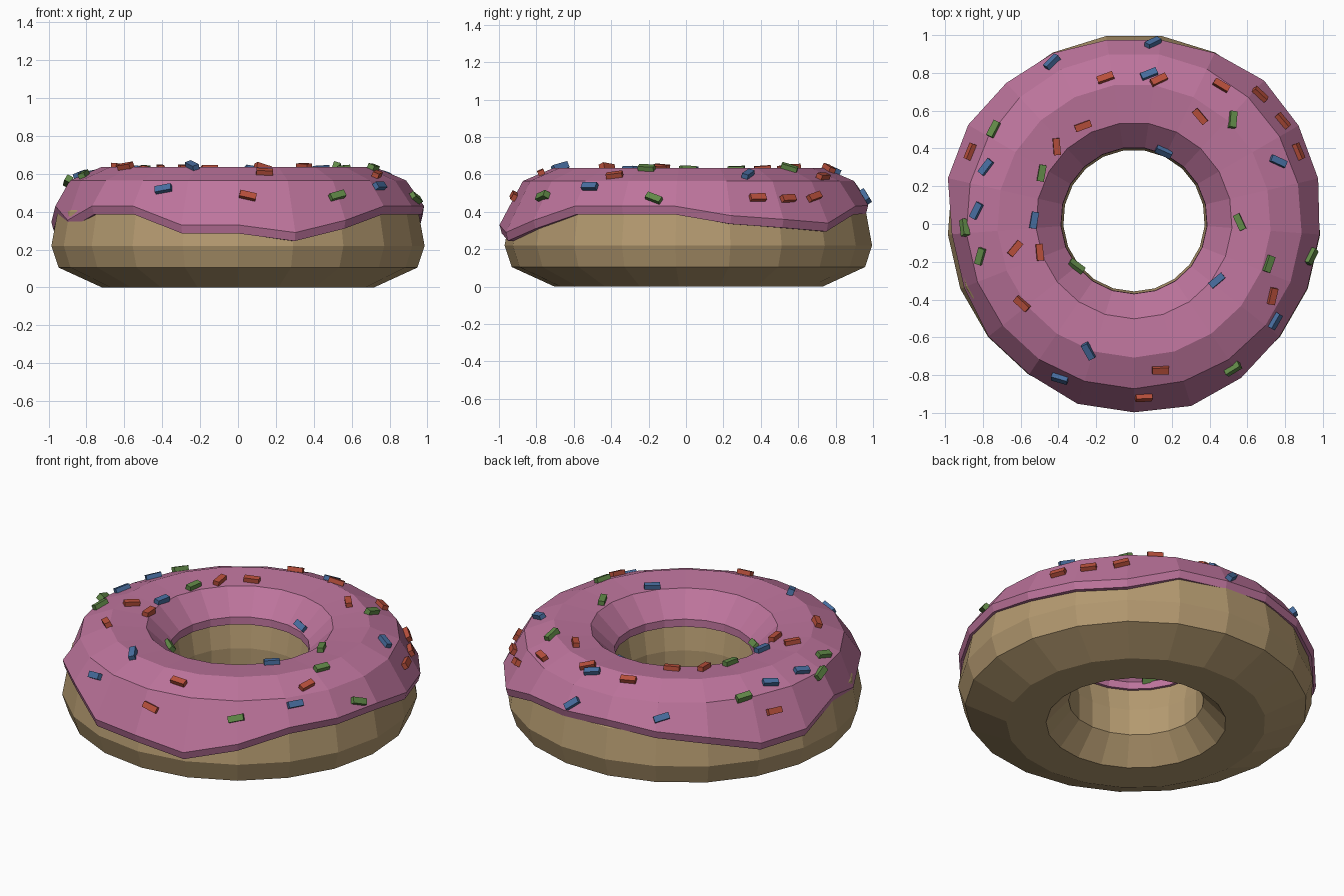
import bpy, bmesh, math
from mathutils import Vector, Matrix
from mathutils.bvhtree import BVHTree

if "Cube" in bpy.data.objects:
    bpy.data.objects.remove(bpy.data.objects["Cube"])

N = 21        # sides around the ring
CY = 0.018    # ring centre in y


def material(name, rgb):
    m = bpy.data.materials.new(name)
    m.diffuse_color = (*rgb, 1)
    m.use_nodes = True
    m.node_tree.nodes["Principled BSDF"].inputs["Base Color"].default_value = m.diffuse_color
    return m


tan = material("dough_tan", (0.457, 0.323, 0.162))
pink = material("icing_pink", (0.51, 0.175, 0.333))
blue = material("sprinkle_blue", (0.065, 0.156, 0.35))
red = material("sprinkle_red", (0.485, 0.08, 0.045))
green = material("sprinkle_green", (0.122, 0.254, 0.065))


def finish(bm, name, mat):
    bmesh.ops.recalc_face_normals(bm, faces=bm.faces)
    me = bpy.data.meshes.new(name)
    bm.to_mesh(me)
    me.materials.append(mat)
    ob = bpy.data.objects.new(name, me)
    bpy.context.collection.objects.link(ob)
    return ob


def lathe(profile_at):
    """Closed ring; profile_at(i) gives the (r, z) section at side i, starting at -y."""
    bm = bmesh.new()
    cols = []
    for i in range(N):
        a = 2 * math.pi * i / N
        cols.append([bm.verts.new((r * math.sin(a), CY - r * math.cos(a), z))
                     for r, z in profile_at(i)])
    k = len(cols[0])
    for i in range(N):
        p, q = cols[i], cols[(i + 1) % N]
        for j in range(k):
            bm.faces.new((p[j], q[j], q[(j + 1) % k], p[(j + 1) % k]))
    bmesh.ops.recalc_face_normals(bm, faces=bm.faces)
    return bm


# dough ring
dough = [(0.72, 0), (0.95, 0.105), (0.988, 0.22), (0.955, 0.4), (0.85, 0.52),
         (0.52, 0.54), (0.405, 0.45), (0.375, 0.3), (0.375, 0.14), (0.5, 0.0)]
finish(lathe(lambda i: dough), "dough_ring", tan)

# icing with an uneven drip edge
edge = [0.285, 0.245, 0.31, 0.385, 0.385, 0.385, 0.335, 0.315, 0.295, 0.385, 0.39,
        0.41, 0.385, 0.355, 0.29, 0.30, 0.385, 0.31, 0.385, 0.385, 0.285]


def icing_profile(i):
    low = edge[i]
    top = low + 0.045
    r = 0.985 + max(0, 0.43 - top) * 0.3
    if i in (10, 11, 16, 17):
        r = 0.967
    return [(r - 0.06, low), (r - 0.012, low), (r, top), (0.89, 0.565),
            (0.725, 0.635), (0.52, 0.615), (0.388, 0.485), (0.386, 0.44), (0.43, 0.44)]


bm = lathe(icing_profile)
tree = BVHTree.FromBMesh(bm)
finish(bm, "icing", pink)

# sprinkles: x, y, direction in degrees seen from above
sprinkles = {
    "blue": (blue, [(.1, .95, 60), (-.43, .85, 65), (.08, .79, 25), (-.78, .3, 50),
                    (.16, .39, -30), (.76, .33, -20), (-.83, .07, 60), (-.53, .02, 80),
                    (.44, -.3, 40), (.74, -.51, 60), (-.24, -.67, -65), (-.39, -.81, 0)]),
    "red": (red, [(-.15, .77, 20), (.13, .76, 30), (.46, .73, -30), (.66, .68, -20),
                  (.78, .54, -45), (.91, .4, -65), (.35, .57, -50), (-.27, .52, 20),
                  (-.41, .41, -85), (-.91, .4, 65), (-.63, -.13, 50), (-.5, -.15, -85),
                  (-.59, -.42, -40), (.73, -.38, 80), (.14, -.77, 0), (.05, -.91, -20)]),
    "green": (green, [(-.74, .5, 65), (.52, .55, 80), (-.49, .27, 80), (-.89, -.02, -55),
                      (-.81, -.17, 70), (.56, .01, -65), (.71, -.21, 70), (-.31, -.23, -30),
                      (.93, -.17, 40), (.52, -.76, 55)]),
}
for colour, (mat, spots) in sprinkles.items():
    bm = bmesh.new()
    for x, y, deg in spots:
        loc, n, _, _ = tree.ray_cast(Vector((x, y, 2)), Vector((0, 0, -1)))
        if loc is None or loc.z < 0.42:
            loc, n, _, _ = tree.find_nearest(Vector((x, y, 0.5)))
        d = Vector((math.cos(math.radians(deg)), math.sin(math.radians(deg)), 0))
        d = (d - n * d.dot(n)).normalized()
        rot = Matrix((d, n.cross(d), n)).transposed().to_4x4()
        size = Matrix.Diagonal((0.088, 0.036, 0.036, 1))
        bmesh.ops.create_cube(bm, size=1,
                              matrix=Matrix.Translation(loc + n * 0.008) @ rot @ size)
    finish(bm, "sprinkles_" + colour, mat)
